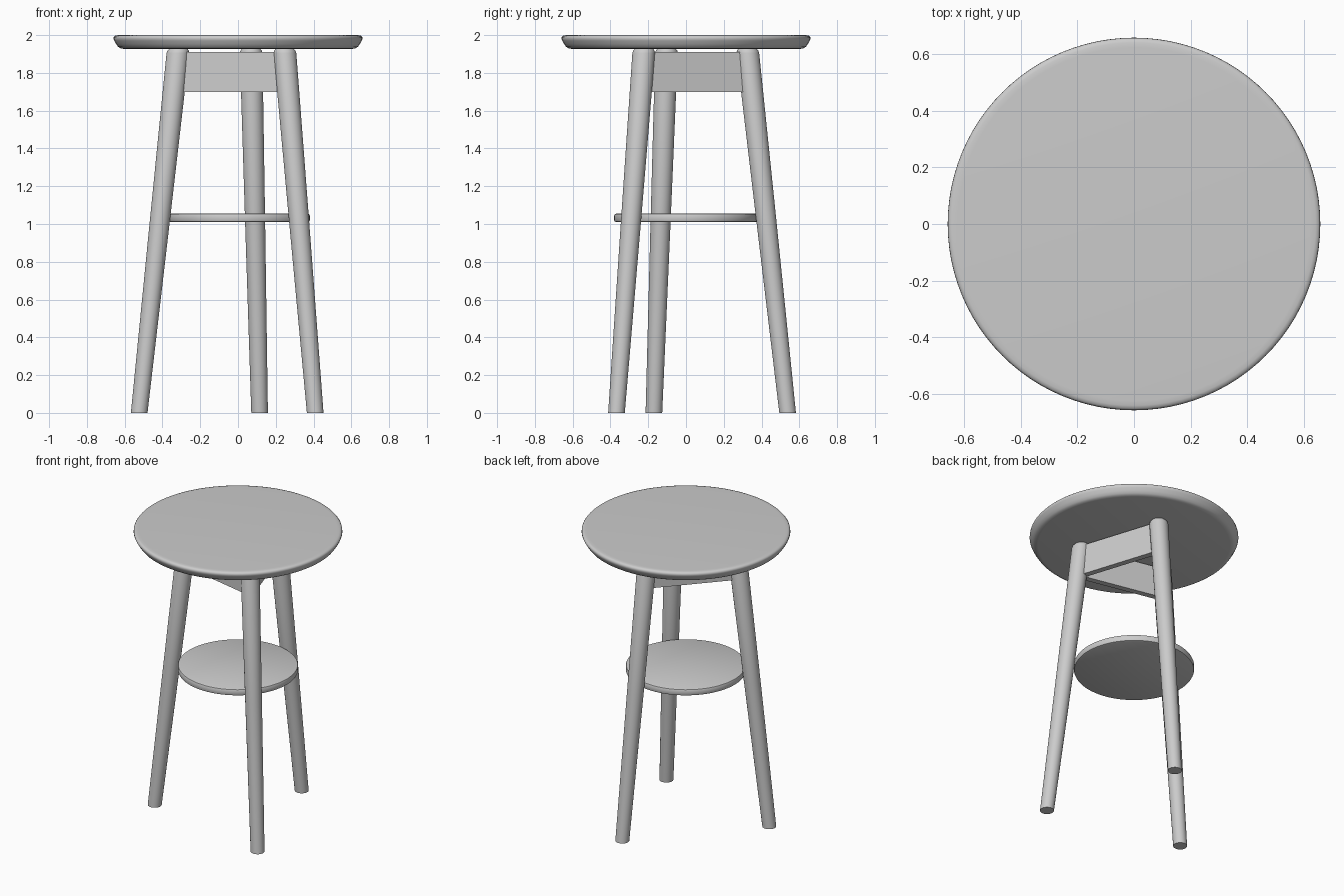
import bpy, bmesh, math
from mathutils import Vector

if "Cube" in bpy.data.objects:
    bpy.data.objects.remove(bpy.data.objects["Cube"])

LEG_ANGLES = [math.radians(a) for a in (78, 198, 318)]


def finish(name, bm, angle=40):
    bmesh.ops.recalc_face_normals(bm, faces=bm.faces)
    mesh = bpy.data.meshes.new(name)
    bm.to_mesh(mesh)
    bm.free()
    obj = bpy.data.objects.new(name, mesh)
    bpy.context.collection.objects.link(obj)
    bpy.ops.object.select_all(action='DESELECT')
    obj.select_set(True)
    bpy.context.view_layer.objects.active = obj
    bpy.ops.object.shade_smooth_by_angle(angle=math.radians(angle))
    return obj


def loft(name, rings, sides):
    """Stack horizontal circles given as (x, y, z, radius) and cap both ends."""
    bm = bmesh.new()
    loops = []
    for x, y, z, r in rings:
        loops.append([bm.verts.new((x + r * math.cos(2 * math.pi * i / sides),
                                    y + r * math.sin(2 * math.pi * i / sides), z))
                      for i in range(sides)])
    for a, b in zip(loops, loops[1:]):
        for i in range(sides):
            j = (i + 1) % sides
            bm.faces.new((a[i], a[j], b[j], b[i]))
    bm.faces.new(loops[0][::-1])
    bm.faces.new(loops[-1])
    return finish(name, bm)


def leg_radius(z):
    return 0.55 - 0.217 * z / 1.92


# Round seat with an undercut, softened rim
seat = [(0.605, 1.927), (0.622, 1.930), (0.635, 1.938), (0.645, 1.953), (0.655, 1.970),
        (0.659, 1.980), (0.658, 1.989), (0.652, 1.996), (0.642, 1.999), (0.625, 2.0)]
loft("seat", [(0, 0, z, r) for r, z in seat], 96)

# Footrest disc between the legs
shelf = [(0.37, 1.01), (0.377, 1.013), (0.38, 1.02), (0.38, 1.045), (0.377, 1.052), (0.37, 1.055)]
loft("footrest_disc", [(0, 0, z, r) for r, z in shelf], 96)

# Splayed, tapered legs with softened top ends
for n, a in enumerate(LEG_ANGLES, 1):
    rings = []
    for z, r in ((0, 0.044), (1.0, 0.053), (1.905, 0.06), (1.917, 0.057), (1.928, 0.048)):
        d = leg_radius(z)
        rings.append((d * math.cos(a), d * math.sin(a), z, r))
    loft(f"leg_{n}", rings, 32)

# Apron boards joining neighbouring legs, following the leg splay at the ends
for n in range(3):
    a, b = LEG_ANGLES[n], LEG_ANGLES[(n + 1) % 3]
    bm = bmesh.new()
    bmesh.ops.create_cube(bm, size=1)
    d = leg_radius(1.8)
    p = Vector((d * math.cos(a), d * math.sin(a), 0))
    q = Vector((d * math.cos(b), d * math.sin(b), 0))
    along = (q - p).normalized()
    side = Vector((-along.y, along.x, 0))
    mid = (p + q) / 2
    length = (q - p).length - 0.04
    for v in bm.verts:
        c = v.co.copy()
        v.co = mid + along * c.x * length + side * c.y * 0.04 + Vector((0, 0, 1.805 + c.z * 0.21))
    finish(f"apron_{n + 1}", bm)
